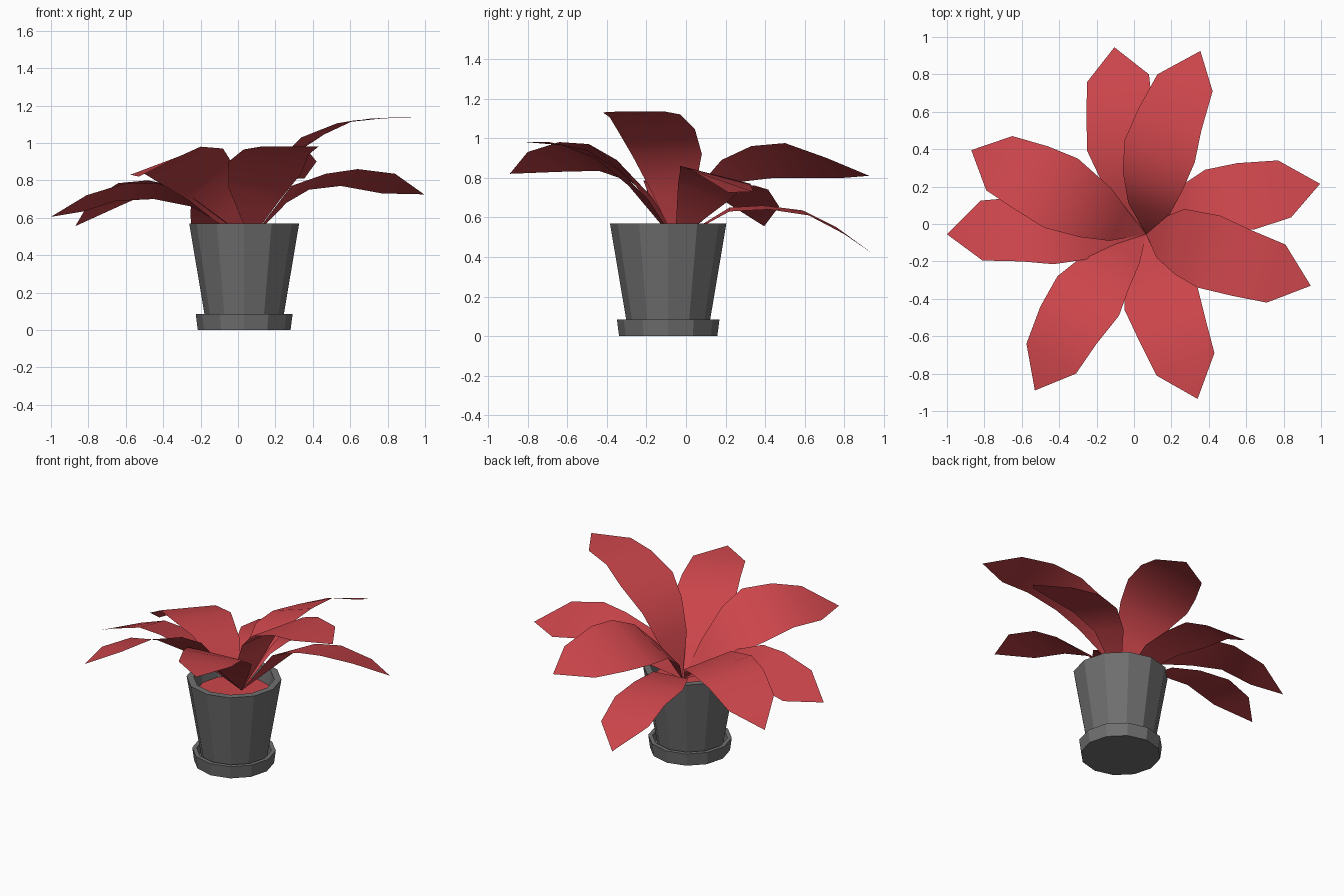
import bpy, bmesh, math

def material(name, rgb):
    m = bpy.data.materials.new(name)
    m.diffuse_color = (*rgb, 1)
    return m

RED = material("leaf red", (0.60, 0.06, 0.07))
GREY = material("pot grey", (0.16, 0.16, 0.16))
CX, CY, SIDES = 0.033, -0.09, 12

def make(name, bm, mat, smooth=False):
    bm.normal_update()
    me = bpy.data.meshes.new(name)
    bm.to_mesh(me)
    bm.free()
    me.materials.append(mat)
    for p in me.polygons:
        p.use_smooth = smooth
    ob = bpy.data.objects.new(name, me)
    bpy.context.collection.objects.link(ob)

def lathe(name, profile, mat, cap_start=False, cap_end=False):
    """Faceted turned shape from (radius, height) points."""
    bm = bmesh.new()
    rings = []
    for r, z in profile:
        rings.append([bm.verts.new((CX + r * math.cos(a), CY + r * math.sin(a), z))
                      for a in (2 * math.pi * i / SIDES for i in range(SIDES))])
    for a, b in zip(rings, rings[1:]):
        for i in range(SIDES):
            j = (i + 1) % SIDES
            bm.faces.new((a[i], a[j], b[j], b[i]))
    if cap_start:
        bm.faces.new(rings[0][::-1])
    if cap_end:
        bm.faces.new(rings[-1])
    make(name, bm, mat)

# Saucer, pot with open rim, and the filled top inside it
lathe("saucer", [(0.248, 0), (0.259, 0.085), (0.232, 0.085), (0.222, 0.03)], GREY, True, True)
lathe("pot", [(0.203, 0.03), (0.294, 0.57), (0.25, 0.57), (0.235, 0.47)], GREY, True)
lathe("pot_filling", [(0.236, 0.475)], RED, False, True)

BASE = (0.065, -0.055, 0.48)

def leaf(name, tip, left, right):
    """Ribbon from the shared base to a pointed tip; edges listed from tip to base."""
    bm = bmesh.new()
    t, b = bm.verts.new(tip), bm.verts.new(BASE)
    L = [bm.verts.new(p) for p in left]
    R = [bm.verts.new(p) for p in right]
    bm.faces.new((t, L[0], R[0]))
    for i in range(len(L) - 1):
        bm.faces.new((L[i], L[i + 1], R[i + 1], R[i]))
    bm.faces.new((L[-1], b, R[-1]))
    make(name, bm, RED, True)

# Eight arching leaves; left and right as seen looking outwards
leaf("back_low_leaf", (-.105, .945, .415),
     [(-.25, .76, .55), (-.255, .59, .635), (-.25, .39, .66), (-.17, .22, .65)],
     [(.08, .80, .515), (.10, .62, .61), (.09, .42, .64), (.09, .22, .63)])
leaf("back_high_leaf", (.355, .925, .81),
     [(.125, .80, .80), (.025, .62, .80), (-.05, .45, .80), (-.06, .28, .78), (-.03, .11, .66)],
     [(.42, .71, .90), (.36, .50, .975), (.325, .33, .96), (.26, .18, .89), (.19, .05, .74)])
leaf("right_low_leaf", (.995, .215, .725),
     [(.77, .34, .73), (.55, .325, .77), (.38, .29, .75), (.26, .21, .68)],
     [(.84, .035, .835), (.64, -.03, .86), (.47, -.03, .835), (.285, -.04, .77)])
leaf("right_high_leaf", (.945, -.33, 1.135),
     [(.81, -.11, 1.135), (.62, -.03, 1.12), (.46, .045, 1.045), (.27, .08, .92), (.18, .045, .74)],
     [(.71, -.42, 1.13), (.53, -.385, 1.105), (.34, -.34, 1.03), (.22, -.27, .91), (.12, -.18, .74)])
leaf("front_right_leaf", (.34, -.935, .98),
     [(.43, -.69, .98), (.38, -.50, .94), (.34, -.34, .84), (.22, -.19, .69)],
     [(.12, -.81, .98), (.03, -.63, .965), (-.05, -.46, .90), (-.05, -.29, .76)])
leaf("front_left_leaf", (-.53, -.89, .82),
     [(-.31, -.80, .93), (-.20, -.64, .98), (-.08, -.49, .97), (-.03, -.35, .89), (.03, -.21, .70)],
     [(-.575, -.64, .83), (-.50, -.44, .835), (-.41, -.28, .78), (-.26, -.16, .69), (-.12, -.09, .58)])
leaf("left_low_leaf", (-1.0, -.055, .605),
     [(-.81, -.195, .72), (-.60, -.20, .785), (-.43, -.215, .785), (-.26, -.19, .72)],
     [(-.82, .125, .635), (-.65, .14, .69), (-.45, .10, .70), (-.25, .07, .66)])
leaf("left_high_leaf", (-.87, .395, .555),
     [(-.79, .18, .69), (-.64, .08, .785), (-.48, -.02, .80), (-.29, -.07, .76), (-.13, -.09, .63)],
     [(-.65, .47, .655), (-.46, .415, .74), (-.30, .35, .76), (-.12, .19, .69), (-.04, .08, .58)])
